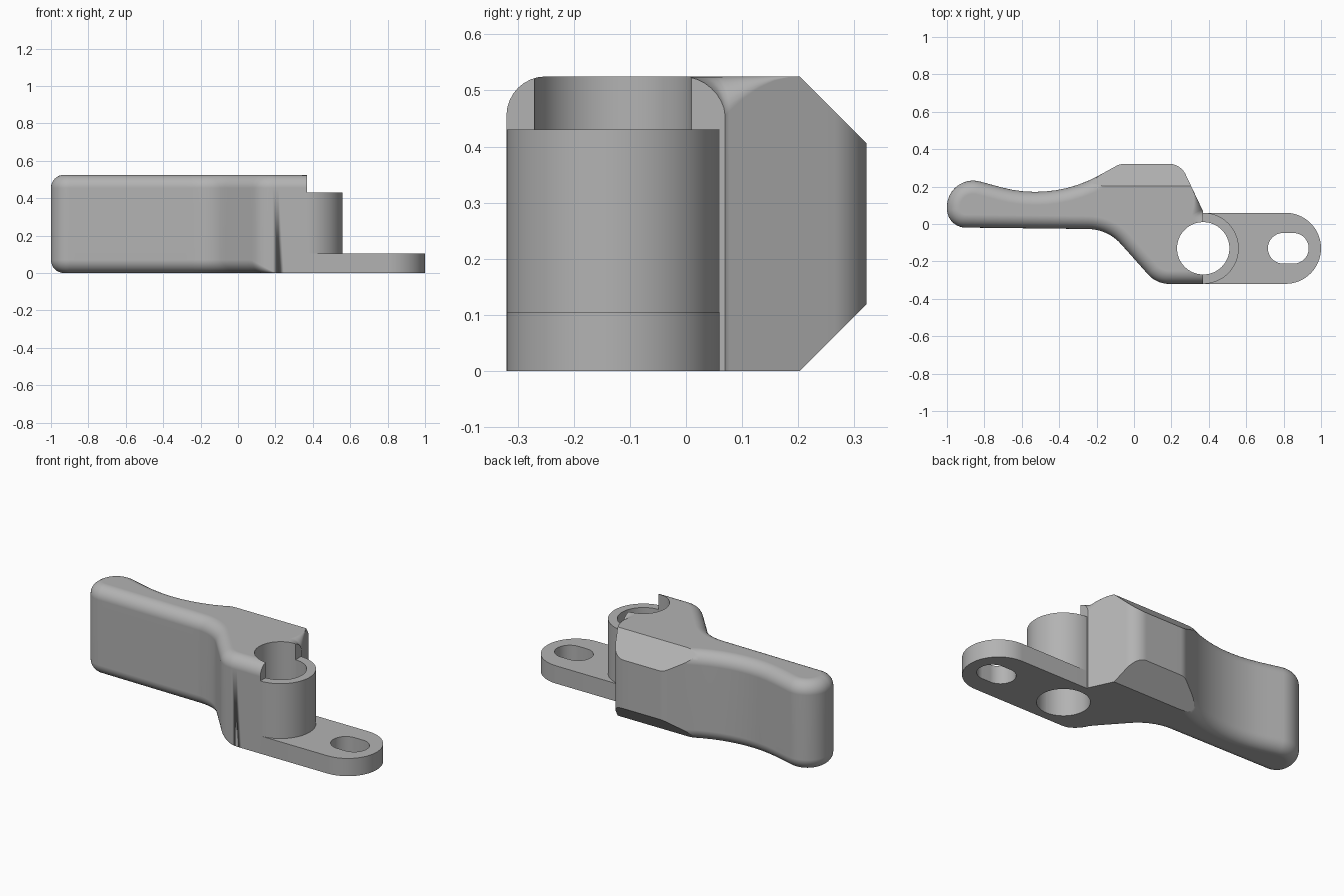
import bpy, bmesh, math
from mathutils import Vector

cube = bpy.data.objects.get("Cube")
if cube:
    bpy.data.objects.remove(cube)

HEIGHT, ROUND = 0.525, 0.07
PIVOT_X, PIVOT_Y = 0.37, -0.13

grey = bpy.data.materials.new("plain grey")
grey.use_nodes = True
grey.diffuse_color = (0.45, 0.45, 0.45, 1)
grey.node_tree.nodes["Principled BSDF"].inputs["Base Color"].default_value = (0.45, 0.45, 0.45, 1)


def clamp(v):
    return max(0.0, min(1.0, v))


def rounded_outline(corners, spacing=0.03):
    """Polygon with a fillet radius on each corner, resampled along its straights."""
    pts = []
    for i, (x, y, r) in enumerate(corners):
        p = Vector((x, y))
        if r == 0:
            pts.append(p)
            continue
        a = (Vector(corners[i - 1][:2]) - p).normalized()
        b = (Vector(corners[(i + 1) % len(corners)][:2]) - p).normalized()
        half = a.angle(b) / 2
        centre = p + (a + b).normalized() * r / math.sin(half)
        start = p + a * r / math.tan(half) - centre
        end = p + b * r / math.tan(half) - centre
        turn = math.pi - 2 * half
        steps = max(6, round(math.degrees(turn) / 5))
        for k in range(steps + 1):
            t = k / steps
            arm = (start * math.sin((1 - t) * turn) + end * math.sin(t * turn)) / math.sin(turn)
            pts.append(centre + arm)
    dense = []
    for p, q in zip(pts, pts[1:] + pts[:1]):
        n = max(1, math.ceil((q - p).length / spacing))
        dense += [p.lerp(q, k / n) for k in range(n)]
    return dense


def stadium(x0, x1, y, r, n=32):
    """Slot shape around two centres; a circle when they coincide."""
    pts = []
    for x, a0 in ((x1, -math.pi / 2), (x0, math.pi / 2)):
        for k in range(n + 1):
            a = a0 + math.pi * k / n
            pts.append(Vector((x + r * math.cos(a), y + r * math.sin(a))))
    return [p for i, p in enumerate(pts) if (p - pts[i - 1]).length > 1e-5]


def stack(bm, rings):
    """Skin a list of equal rings and cap both ends."""
    loops = [[bm.verts.new(p) for p in ring] for ring in rings]
    n = len(loops[0])
    for lo, hi in zip(loops, loops[1:]):
        for i in range(n):
            j = (i + 1) % n
            bm.faces.new((lo[i], lo[j], hi[j], hi[i]))
    bm.faces.new(loops[0])
    bm.faces.new(loops[-1])
    bmesh.ops.remove_doubles(bm, verts=bm.verts[:], dist=1e-5)


def slice_off(bm, point, normal):
    """Cut away everything on the normal side and close the cut."""
    bmesh.ops.bisect_plane(bm, geom=bm.verts[:] + bm.edges[:] + bm.faces[:], dist=1e-5,
                           plane_co=point, plane_no=normal, clear_outer=True)
    bmesh.ops.holes_fill(bm, edges=[e for e in bm.edges if e.is_boundary], sides=0)


def make_object(name, bm):
    bmesh.ops.recalc_face_normals(bm, faces=bm.faces[:])
    mesh = bpy.data.meshes.new(name)
    bm.to_mesh(mesh)
    bm.free()
    obj = bpy.data.objects.new(name, mesh)
    bpy.context.collection.objects.link(obj)
    mesh.materials.append(grey)
    return obj


def prism(name, outline, z0, z1):
    bm = bmesh.new()
    stack(bm, [[(p.x, p.y, z) for p in outline] for z in (z0, z1)])
    return make_object(name, bm)


def finish(obj, cutters):
    """Bore the holes, then smooth the curved walls."""
    bpy.ops.object.select_all(action='DESELECT')
    obj.select_set(True)
    bpy.context.view_layer.objects.active = obj
    for cutter in cutters:
        mod = obj.modifiers.new("bore", 'BOOLEAN')
        mod.operation, mod.solver, mod.object = 'DIFFERENCE', 'EXACT', cutter
        bpy.ops.object.modifier_apply(modifier=mod.name)
    bpy.ops.object.shade_smooth_by_angle(angle=math.radians(25))
    mod = obj.modifiers.new("even shading", 'WEIGHTED_NORMAL')
    mod.keep_sharp = True


# Lever plan, running clockwise from the pivot end along the front
outline = rounded_outline([
    (0.45, -0.32, 0), (0.12, -0.32, 0.15), (-0.14, -0.028, 0.24),
    (-1, -0.018, 0.10), (-1, 0.275, 0.14), (-0.437, 0.122, 0.70),
    (-0.074, 0.322, 0.10), (0.249, 0.322, 0.10), (0.373, 0.06, 0.03), (0.45, 0.06, 0)])


def top_radius(p):
    if p.x > 0.2 and p.y > 0:
        return ROUND * clamp((0.2 - p.y) / 0.13) ** 2
    return ROUND


def bottom_radius(p):
    return ROUND * clamp((0.2 - p.x) / 0.13)


def inset_ring(radius, angle, top):
    ring = []
    for i, p in enumerate(outline):
        d = (outline[(i + 1) % len(outline)] - outline[i - 1]).normalized()
        r = radius(p)
        q = p + Vector((d.y, -d.x)) * r * (1 - math.sin(angle))
        drop = r * (1 - math.cos(angle))
        ring.append((q.x, q.y, HEIGHT - drop if top else drop))
    return ring


# Lever body with rounded rims, squared pivot end and chamfered back
angles = [math.pi / 2 * k / 8 for k in range(9)]
bm = bmesh.new()
stack(bm, [inset_ring(bottom_radius, a, False) for a in angles]
      + [inset_ring(top_radius, a, True) for a in reversed(angles)])
slice_off(bm, (PIVOT_X, 0, 0), (1, 0, 0))
slice_off(bm, (0, 0.203, HEIGHT), (0, 1, 1))
slice_off(bm, (0, 0.203, 0), (0, 1, -1))
lever = make_object("lever_body", bm)

# Pivot boss and slotted mounting tab
boss = prism("pivot_boss", stadium(PIVOT_X, PIVOT_X, PIVOT_Y, 0.19), 0, 0.43)
tab = prism("mounting_tab", stadium(PIVOT_X, 0.81, PIVOT_Y, 0.19), 0, 0.105)

# Holes
bore = prism("bore_cutter", stadium(PIVOT_X, PIVOT_X, PIVOT_Y, 0.14), -0.2, 0.8)
slot = prism("slot_cutter", stadium(0.798, 0.852, PIVOT_Y, 0.082), -0.2, 0.8)
finish(lever, [bore])
finish(boss, [bore])
finish(tab, [bore, slot])
for cutter in (bore, slot):
    bpy.data.objects.remove(cutter)
